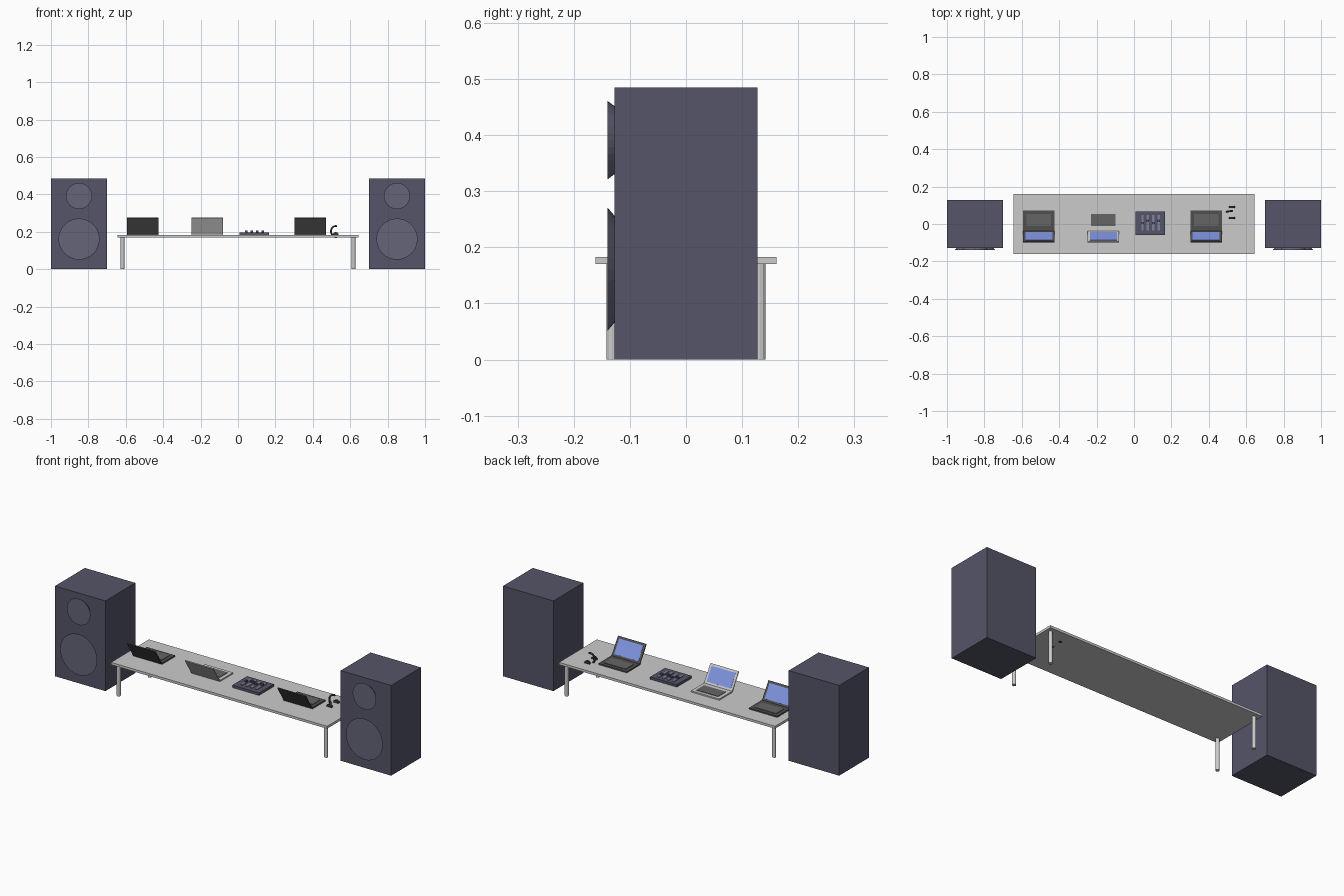
import bpy
from math import pi, cos, sin, atan2
from mathutils import Matrix, Vector

if "Cube" in bpy.data.objects:
    bpy.data.objects.remove(bpy.data.objects["Cube"])


def material(name, rgb):
    m = bpy.data.materials.new(name)
    m.diffuse_color = (*rgb, 1)
    m.use_nodes = True
    m.node_tree.nodes["Principled BSDF"].inputs["Base Color"].default_value = m.diffuse_color
    return m


navy = material("navy", (0.09, 0.09, 0.14))
cone_navy = material("cone_navy", (0.13, 0.13, 0.19))
pale_navy = material("pale_navy", (0.22, 0.22, 0.32))
charcoal = material("charcoal", (0.08, 0.08, 0.08))
silver = material("silver", (0.7, 0.7, 0.7))
key_grey = material("key_grey", (0.13, 0.13, 0.13))
black = material("black", (0.04, 0.04, 0.05))
blue = material("blue", (0.22, 0.3, 0.75))


def finish(name, mat, matrix=None):
    o = bpy.context.object
    o.name = name
    if mat:
        o.data.materials.append(mat)
    if matrix:
        o.matrix_world = matrix @ o.matrix_basis
    return o


def box(name, x, y, z, mat=None, matrix=None):
    """Box spanning the given (min, max) ranges."""
    bpy.ops.mesh.primitive_cube_add(size=1)
    o = bpy.context.object
    c = [(a + b) / 2 for a, b in (x, y, z)]
    s = [b - a for a, b in (x, y, z)]
    o.data.transform(Matrix.Translation(c) @ Matrix.Diagonal((*s, 1)))
    return finish(name, mat, matrix)


def frustum(name, r1, r2, depth, loc, rot=(0, 0, 0), sides=16, mat=None):
    bpy.ops.mesh.primitive_cone_add(vertices=sides, radius1=r1, radius2=r2,
                                    depth=depth, location=loc, rotation=rot)
    return finish(name, mat)


# Speakers: two stacked cabinets with flared cones on the front
for side, sx in (("left", -1), ("right", 1)):
    cx = 0.85 * sx
    xr = (cx - 0.15, cx + 0.15)
    box(side + "_bass_cabinet", xr, (-0.127, 0.127), (0, 0.321), navy)
    box(side + "_treble_cabinet", xr, (-0.127, 0.127), (0.321, 0.485), navy)
    for part, z, r in (("woofer", 0.161, 0.11), ("tweeter", 0.391, 0.07)):
        frustum(f"{side}_{part}", r * 0.85, r, 0.014, (cx, -0.133, z),
                (pi / 2, 0, 0), 32, cone_navy)

# Table top and legs
box("table_top", (-0.643, 0.643), (-0.161, 0.161), (0.17, 0.183))
for sx in (-1, 1):
    for sy in (-1, 1):
        frustum("table_leg", 0.01, 0.01, 0.17,
                (0.617 * sx, 0.132 * sy, 0.085), sides=12)


# Laptops: screens open toward the back of the table
def laptop(name, cx, body):
    w = 0.084
    box(name + "_base", (cx - w, cx + w), (-0.038, 0.072), (0.183, 0.19), body)
    box(name + "_keyboard", (cx - 0.065, cx + 0.065), (-0.012, 0.054),
        (0.189, 0.1925), key_grey)
    hinge = (Matrix.Translation((cx, -0.038, 0.188))
             @ Matrix.Rotation(atan2(0.055, 0.087), 4, "X"))
    box(name + "_lid", (-w, w), (-0.005, 0), (0, 0.104), body, hinge)
    box(name + "_screen", (-w + 0.012, w - 0.012), (-0.001, 0.001),
        (0.012, 0.092), blue, hinge)


laptop("left_laptop", -0.509, charcoal)
laptop("middle_laptop", -0.164, silver)
laptop("right_laptop", 0.386, charcoal)

# Mixer: body, fader strips and knobs
box("mixer_body", (0.008, 0.167), (-0.06, 0.066), (0.183, 0.196), navy)
for i in range(4):
    x = 0.045 + 0.029 * i
    box("mixer_fader_strip", (x - 0.006, x + 0.006), (-0.035, 0.048),
        (0.195, 0.199), pale_navy)
    box("mixer_fader_cap", (x - 0.007, x + 0.007), (0.012 * (i % 2), 0.012 * (i % 2) + 0.012),
        (0.198, 0.206), navy)

# Headphones: curved band standing beside two ear cups
cu = bpy.data.curves.new("headphone_band", "CURVE")
cu.dimensions = "3D"
cu.bevel_depth = 0.005
cu.bevel_resolution = 1
sp = cu.splines.new("POLY")
sp.points.add(10)
for i, p in enumerate(sp.points):
    a = pi * (0.42 + 0.95 * i / 10)
    p.co = (0.522 + 0.025 * cos(a), 0.07 + 0.004 * cos(a), 0.203 + 0.028 * sin(a), 1)
band = bpy.data.objects.new("headphone_band", cu)
bpy.context.collection.objects.link(band)
cu.materials.append(black)
cu.use_fill_caps = True
for y in (0.031, 0.09):
    frustum("headphone_cup", 0.016, 0.016, 0.011, (0.523, y, 0.182),
            (pi / 2, 0, 0), 16, black)
